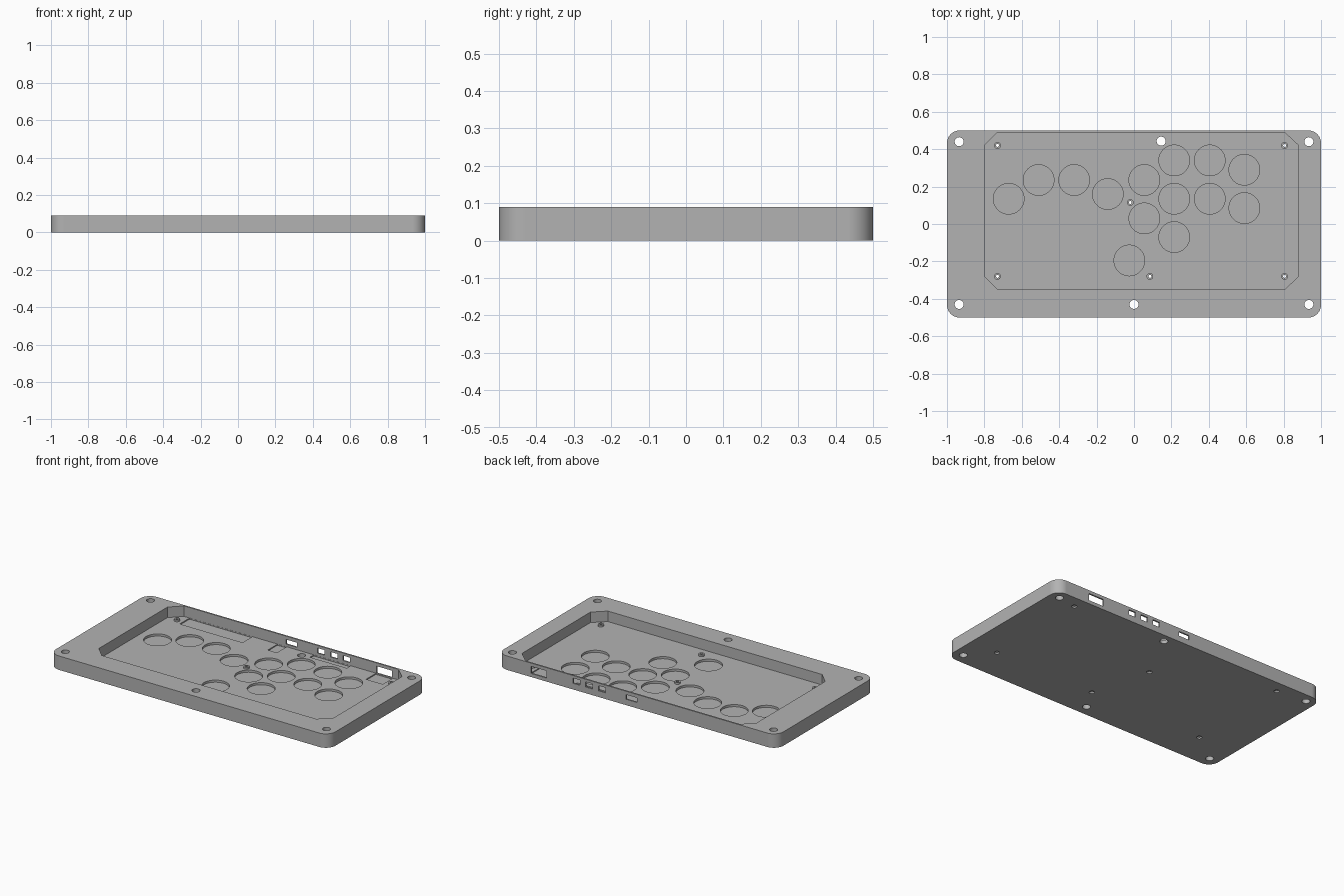
import bpy, bmesh, math

cube = bpy.data.objects.get("Cube")
if cube:
    bpy.data.objects.remove(cube, do_unlink=True)

HEIGHT, FLOOR = 0.09, 0.022

grey = bpy.data.materials.new("plain grey")
grey.use_nodes = True
colour = (0.45, 0.45, 0.45, 1)
grey.diffuse_color = colour
grey.node_tree.nodes["Principled BSDF"].inputs["Base Color"].default_value = colour


def prism(name, outline, z0, z1):
    """Upright solid from a flat outline."""
    bm = bmesh.new()
    face = bm.faces.new([bm.verts.new((x, y, z0)) for x, y in outline])
    top = bmesh.ops.extrude_face_region(bm, geom=[face])["geom"]
    for v in top:
        if isinstance(v, bmesh.types.BMVert):
            v.co.z = z1
    bmesh.ops.recalc_face_normals(bm, faces=bm.faces)
    mesh = bpy.data.meshes.new(name)
    bm.to_mesh(mesh)
    bm.free()
    mesh.materials.append(grey)
    obj = bpy.data.objects.new(name, mesh)
    bpy.context.collection.objects.link(obj)
    return obj


def circle(x, y, r, n):
    return [(x + r * math.cos(math.tau * i / n), y + r * math.sin(math.tau * i / n))
            for i in range(n)]


def rect(x0, x1, y0, y1):
    return [(x0, y0), (x1, y0), (x1, y1), (x0, y1)]


def rounded_rect(w, d, r, steps=12):
    pts = []
    for k, (sx, sy) in enumerate([(1, 1), (-1, 1), (-1, -1), (1, -1)]):
        for i in range(steps + 1):
            a = math.pi / 2 * (k + i / steps)
            pts.append((sx * (w - r) + r * math.cos(a), sy * (d - r) + r * math.sin(a)))
    return pts


# Main case with rounded corners
case = prism("case", rounded_rect(1, 0.5, 0.068), 0, HEIGHT)
helpers = []


def combine(tool, operation="DIFFERENCE"):
    tool.hide_render = True
    mod = case.modifiers.new(tool.name, "BOOLEAN")
    mod.object, mod.operation, mod.solver = tool, operation, "EXACT"
    helpers.append(tool)


# Large open pocket with clipped corners
pocket = [(-0.73, -0.35), (0.805, -0.35), (0.88, -0.28), (0.88, 0.42),
          (0.805, 0.49), (-0.73, 0.49), (-0.80, 0.42), (-0.80, -0.28)]
combine(prism("pocket_cutter", pocket, FLOOR, 0.2))

# Round button recesses in the floor
buttons = [(-0.67, 0.135), (-0.51, 0.235), (-0.32, 0.235), (-0.14, 0.16), (0.055, 0.235),
           (0.215, 0.34), (0.405, 0.34), (0.59, 0.29), (0.215, 0.135), (0.405, 0.135),
           (0.59, 0.085), (0.055, 0.03), (0.215, -0.07), (-0.025, -0.195)]
for x, y in buttons:
    combine(prism("button_cutter", circle(x, y, 0.082, 48), 0.008, 0.05))

# Shallow board recesses along the back wall
for x0, x1, y0 in [(-0.69, -0.24, 0.39), (-0.06, 0.005, 0.39),
                   (0.2, 0.465, 0.45), (0.645, 0.765, 0.388)]:
    combine(prism("recess_cutter", rect(x0, x1, y0, 0.489), 0.015, 0.05))

# Port windows through the thin back wall
for x, w, z0, z1 in [(0.04, 0.038, 0.038, 0.068), (0.25, 0.025, 0.04, 0.073),
                     (0.343, 0.025, 0.04, 0.073), (0.433, 0.025, 0.04, 0.073),
                     (0.705, 0.055, 0.022 + 0.001, 0.069)]:
    combine(prism("port_cutter", rect(x - w, x + w, 0.47, 0.53), z0, z1))

# Small board posts with screw holes, wider at the underside
posts = [(-0.73, 0.42), (0.805, 0.42), (-0.73, -0.28), (0.805, -0.28),
         (0.085, -0.28), (-0.02, 0.115)]
for x, y in posts:
    combine(prism("post", circle(x, y, 0.018, 24), 0.015, 0.033), "UNION")
    combine(prism("screw_cutter", circle(x, y, 0.008, 20), -0.1, 0.06))
    combine(prism("head_cutter", circle(x, y, 0.016, 24), -0.1, 0.01))

# Through holes for the case bolts
for x, y in [(-0.935, 0.44), (0.935, 0.44), (-0.935, -0.43), (0.935, -0.43),
             (0, -0.43), (0.145, 0.443)]:
    combine(prism("bolt_cutter", circle(x, y, 0.024, 32), -0.1, 0.2))

# Bake the cuts and drop the helpers
bpy.context.view_layer.update()
graph = bpy.context.evaluated_depsgraph_get()
baked = bpy.data.meshes.new_from_object(case.evaluated_get(graph))
case.modifiers.clear()
case.data = baked
for tool in helpers:
    bpy.data.objects.remove(tool, do_unlink=True)
baked.materials.clear()
baked.materials.append(grey)

# Smooth round walls, crisp edges
bpy.ops.object.select_all(action="DESELECT")
case.select_set(True)
bpy.context.view_layer.objects.active = case
bpy.ops.object.shade_smooth_by_angle(angle=math.radians(30))
weighted = case.modifiers.new("weighted_normals", "WEIGHTED_NORMAL")
weighted.keep_sharp = True
